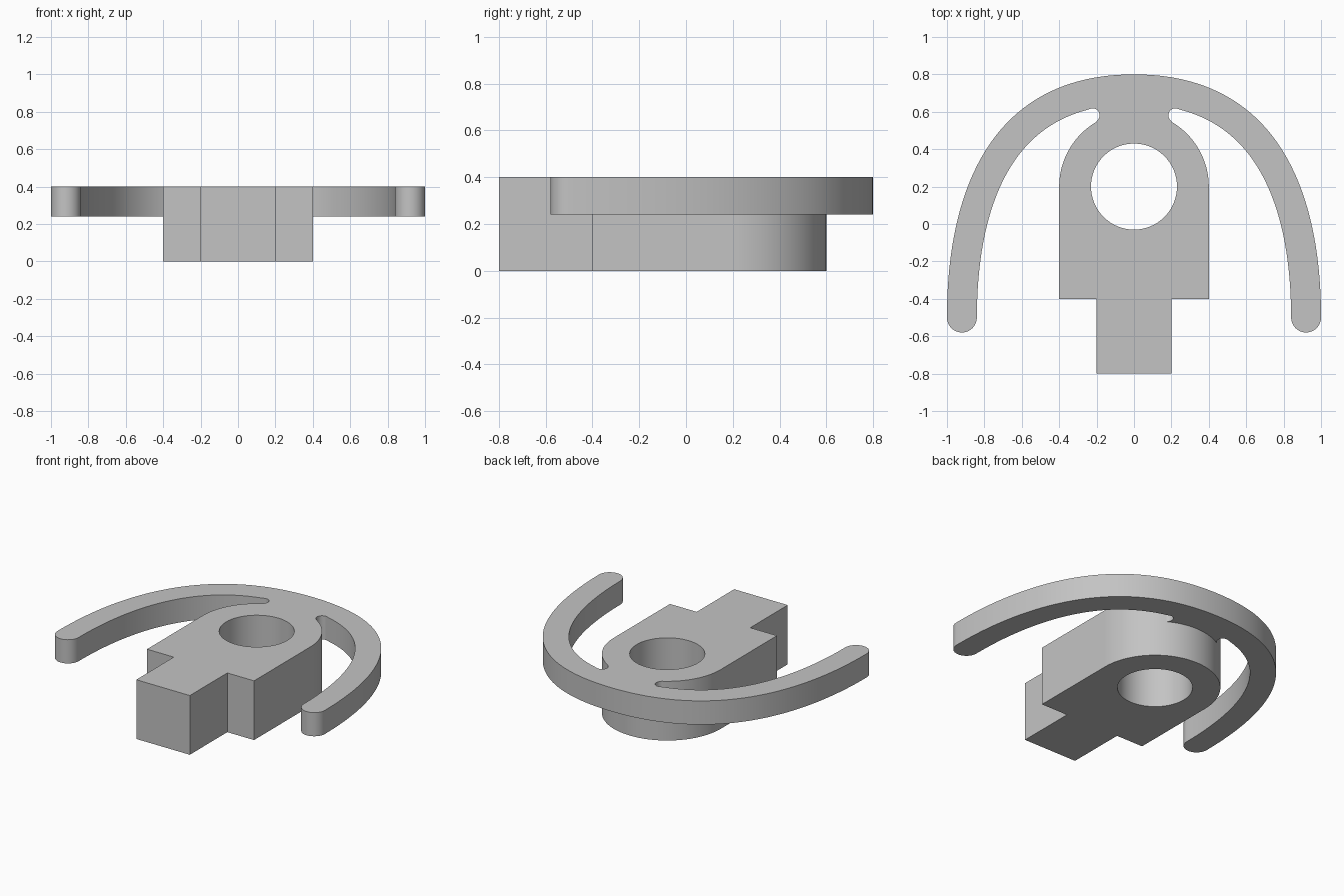
import bpy
import bmesh
from math import sin, cos, pi, radians
from mathutils import Vector
from mathutils.geometry import interpolate_bezier

if "Cube" in bpy.data.objects:
    bpy.data.objects.remove(bpy.data.objects["Cube"], do_unlink=True)

TOP = 0.4
WING_BOTTOM = 0.24
WING_WIDTH = 0.16

grey = bpy.data.materials.new("plain grey")
grey.use_nodes = True
grey.diffuse_color = (0.55, 0.55, 0.55, 1)
grey.node_tree.nodes["Principled BSDF"].inputs["Base Color"].default_value = grey.diffuse_color


def arc(cx, cy, r, start, end, steps):
    """Points on a circle arc, angles in degrees."""
    angles = [radians(start + (end - start) * i / steps) for i in range(steps + 1)]
    return [Vector((cx + r * cos(a), cy + r * sin(a))) for a in angles]


def mirrored(half):
    """Close a right-hand half outline with its mirror image."""
    return half + [Vector((-p.x, p.y)) for p in reversed(half) if abs(p.x) > 1e-5]


def extrude(name, outline, z0, z1):
    """Solid prism from a flat outline."""
    bm = bmesh.new()
    face = bm.faces.new([bm.verts.new((p.x, p.y, z0)) for p in outline])
    top = bmesh.ops.extrude_face_region(bm, geom=[face])["geom"]
    for v in top:
        if isinstance(v, bmesh.types.BMVert):
            v.co.z = z1
    bmesh.ops.recalc_face_normals(bm, faces=bm.faces)
    mesh = bpy.data.meshes.new(name)
    bm.to_mesh(mesh)
    bm.free()
    mesh.materials.append(grey)
    obj = bpy.data.objects.new(name, mesh)
    bpy.context.collection.objects.link(obj)
    return obj


def combine(target, other, operation):
    """Apply a boolean and drop the helper."""
    other.hide_render = True
    bpy.context.view_layer.objects.active = target
    mod = target.modifiers.new(operation, "BOOLEAN")
    mod.operation = operation
    mod.solver = "EXACT"
    mod.object = other
    bpy.ops.object.modifier_apply(modifier=mod.name)
    bpy.data.objects.remove(other, do_unlink=True)


# Body: stem, shoulders and rounded head
half_body = [Vector(p) for p in ((0.2, -0.8), (0.2, -0.4), (0.4, -0.4))]
half_body += arc(0, 0.2, 0.4, 0, 90, 32)
body = extrude("bracket_body", mirrored(half_body), 0, TOP)

# Curved arms: outer curve, round tip, parallel inner curve, notch beside the neck
controls = [Vector(p) for p in ((0, 0.8), (0.75, 0.8), (1, 0.2), (1, -0.5))]
outer = [p.to_2d() for p in interpolate_bezier(*[c.to_3d() for c in controls], 49)]
inner = []
for i in range(1, len(outer) - 1):
    along = (outer[i + 1] - outer[i - 1]).normalized()
    p = outer[i] + Vector((along.y, -along.x)) * WING_WIDTH
    if p.x > 0.24:
        inner.append(p)
tip = arc(0.92, -0.5, WING_WIDTH / 2, 0, -180, 16)
notch = arc(0.222, 0.581, 0.038, 85, 235, 12)
half_wing = outer[:-1] + tip + inner[::-1] + notch + [Vector((0.17, 0.5))]
wings = extrude("curved_arms", mirrored(half_wing), WING_BOTTOM, TOP)

# Join the arms to the body and bore the round hole
combine(body, wings, "UNION")
bore = extrude("bore_cutter", arc(0, 0.2, 0.23, 0, 360, 64)[:-1], -0.1, TOP + 0.1)
combine(body, bore, "DIFFERENCE")

bpy.ops.object.select_all(action="DESELECT")
body.select_set(True)
bpy.context.view_layer.objects.active = body
bpy.ops.object.shade_smooth_by_angle(angle=radians(30))
